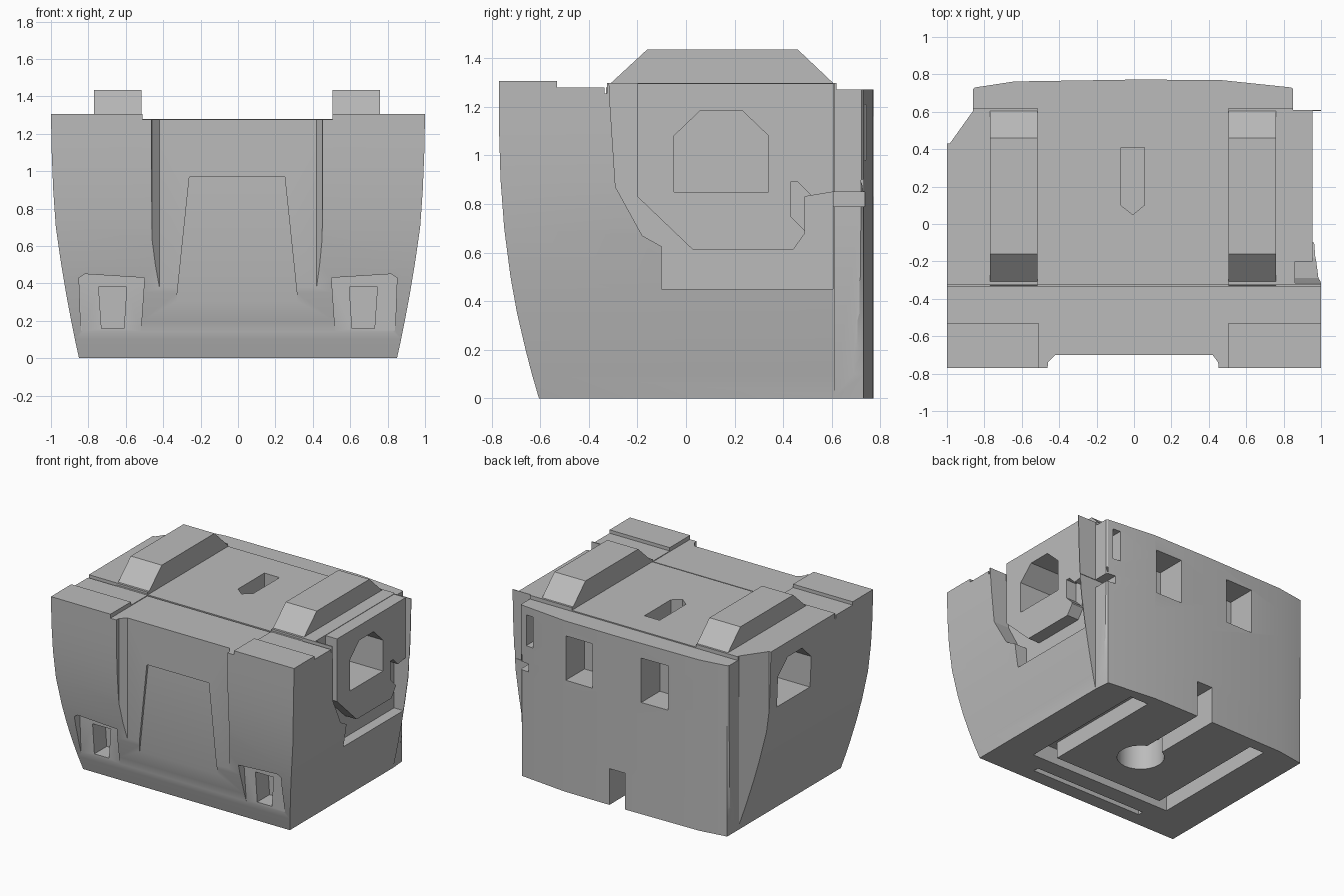
import bpy, bmesh, math

if "Cube" in bpy.data.objects:
    bpy.data.objects.remove(bpy.data.objects["Cube"])

grey = bpy.data.materials.new("plain grey")
grey.use_nodes = True
COLOUR = (0.5, 0.5, 0.5, 1)
grey.diffuse_color = COLOUR
grey.node_tree.nodes["Principled BSDF"].inputs["Base Color"].default_value = COLOUR


def loft(name, rings):
    """Closed solid through rings of equal point count."""
    bm = bmesh.new()
    loops = [[bm.verts.new(p) for p in ring] for ring in rings]
    n = len(loops[0])
    for a, b in zip(loops, loops[1:]):
        for i in range(n):
            j = (i + 1) % n
            bm.faces.new((a[i], a[j], b[j], b[i]))
    bm.faces.new(loops[0][::-1])
    bm.faces.new(loops[-1])
    bmesh.ops.recalc_face_normals(bm, faces=bm.faces)
    mesh = bpy.data.meshes.new(name)
    bm.to_mesh(mesh)
    bm.free()
    mesh.materials.append(grey)
    obj = bpy.data.objects.new(name, mesh)
    bpy.context.collection.objects.link(obj)
    return obj


def prism(name, axis, profile, lo, hi):
    """Extrude a 2D profile along the given axis from lo to hi."""
    def place(p, d):
        v = list(p)
        v.insert("xyz".index(axis), d)
        return v
    return loft(name, [[place(p, d) for p in profile] for d in (lo, hi)])


def box(name, x0, x1, y0, y1, z0, z1):
    return prism(name, "z", [(x0, y0), (x1, y0), (x1, y1), (x0, y1)], z0, z1)


def boolean(target, tool, operation="DIFFERENCE"):
    mod = target.modifiers.new("bool", "BOOLEAN")
    mod.object, mod.operation, mod.solver = tool, operation, "EXACT"
    bpy.context.view_layer.objects.active = target
    bpy.ops.object.modifier_apply(modifier=mod.name)
    bpy.data.objects.remove(tool)


# Main body: tapered sides, curved front, slightly bowed back
# (height, half width, front y)
SECTIONS = [(0, .85, -.605), (.1, .872, -.634), (.2, .892, -.66), (.35, .92, -.695),
            (.5, .945, -.722), (.7, .974, -.748), (.9, .988, -.763), (1.1, .996, -.769),
            (1.305, 1, -.77)]
body = loft("body", [[(-w, f, z), (w, f, z), (w, .61, z), (.84, .73, z), (.46, .77, z), (0, .772, z),
                      (-.64, .762, z), (-.85, .73, z), (-w, .6, z)] for z, w, f in SECTIONS])


def cut(axis, profile, lo, hi):
    boolean(body, prism("cutter", axis, profile, lo, hi))


def cut_box(*bounds):
    boolean(body, box("cutter", *bounds))


# Rear corner rebates
cut_box(.851, 1.2, .61, .9, -.1, 1.5)
cut("z", [(-1.2, .43), (-.985, .43), (-.86, .605), (-.86, .9), (-1.2, .9)], -.1, 1.5)

# Stepped top: low middle, roof slab and rear lip
cut_box(-.51, .505, -.9, -.33, 1.275, 1.5)
cut_box(-1.1, 1.1, -.53, -.33, 1.28, 1.5)
cut_box(-.515, .505, -.331, .9, 1.278, 1.5)
for side in (-1, 1):
    x0, x1 = sorted((side * .5, side * 1.1))
    cut_box(x0, x1, -.331, .9, 1.298, 1.5)
cut_box(-1.1, 1.1, .62, .9, 1.27, 1.5)
cut_box(-1.1, 1.1, -.335, -.325, 1.255, 1.5)
cut("z", [(-.07, .41), (.055, .41), (.055, .1), (-.007, .05), (-.07, .1)], 1.15, 1.5)

# Front centre channel with a tapered panel
cut("z", [(-.47, -.9), (-.46, -.74), (-.42, -.7), (.42, -.7), (.45, -.74), (.46, -.9)], .3, 1.5)
cut("y", [(-.335, .25), (-.26, .97), (.25, .97), (.325, .25)], -.9, -.684)

# Front lamp recesses with deep slots
for side in (-1, 1):
    outline = [(.85, .43), (.82, .45), (.5, .43), (.52, .14), (.8, .12), (.84, .15)]
    slot = [(.745, .38), (.595, .38), (.61, .16), (.73, .16)]
    cut("y", [(side * x, z) for x, z in outline], -.9, -.645)
    cut("y", [(side * x, z) for x, z in slot], -.9, -.5)

# Left side recess with a raised inner panel
cut("x", [(-.32, 1.5), (-.315, 1.25), (-.29, .87), (-.18, .67), (-.1, .625), (-.1, .45),
          (.605, .45), (.605, 1.5)], .86, 1.2)
panel = prism("panel", "x", [(-.2, 1.295), (-.2, .83), (.03, .61), (.44, .61), (.49, .68),
                             (.49, .83), (.61, .85), (.61, 1.295)], .7, .955)
boolean(body, panel, "UNION")
cut("x", [(.43, .89), (.46, .89), (.52, .83), (.52, .66), (.43, .75)], .87, 1.2)

# Side windows
window = [(-.05, .85), (.34, .85), (.34, 1.08), (.23, 1.185), (.06, 1.185), (-.05, 1.08)]
cut("x", window, .65, 1.2)
cut("x", window, -1.2, -.65)

# Rear windows, edge slot and edge notch
for x in (.34, -.28):
    cut_box(x - .11, x + .11, .55, .9, .83, 1.16)
cut_box(.74, .8, .64, .9, .98, 1.21)
cut_box(.78, 1.2, .606, .9, .79, .85)

# Underside: keyway, round socket and slots
cut_box(-.04, .09, .1, .9, -.1, .27)
boolean(body, prism("socket", "z", [(.025 + .16 * math.cos(i * math.tau / 24), .1 + .16 * math.sin(i * math.tau / 24))
                                    for i in range(24)], -.1, .2))
cut_box(-.57, -.45, -.34, .68, -.1, .12)
cut_box(.45, .6, -.34, .68, -.1, .12)
cut_box(-.5, .5, -.34, -.27, -.1, .12)
cut_box(-.46, .46, -.5, -.46, -.1, .06)

# Roof ridges
ridges = []
for name, x0, x1 in (("right_ridge", -.77, -.515), ("left_ridge", .505, .76)):
    ridges.append(prism(name, "x", [(-.33, 1.22), (-.33, 1.278), (-.16, 1.435), (.46, 1.435),
                                    (.605, 1.298), (.605, 1.22)], x0, x1))

bpy.ops.object.select_all(action="DESELECT")
for obj in [body] + ridges:
    obj.select_set(True)
bpy.context.view_layer.objects.active = body
bpy.ops.object.shade_smooth_by_angle(angle=math.radians(20))
